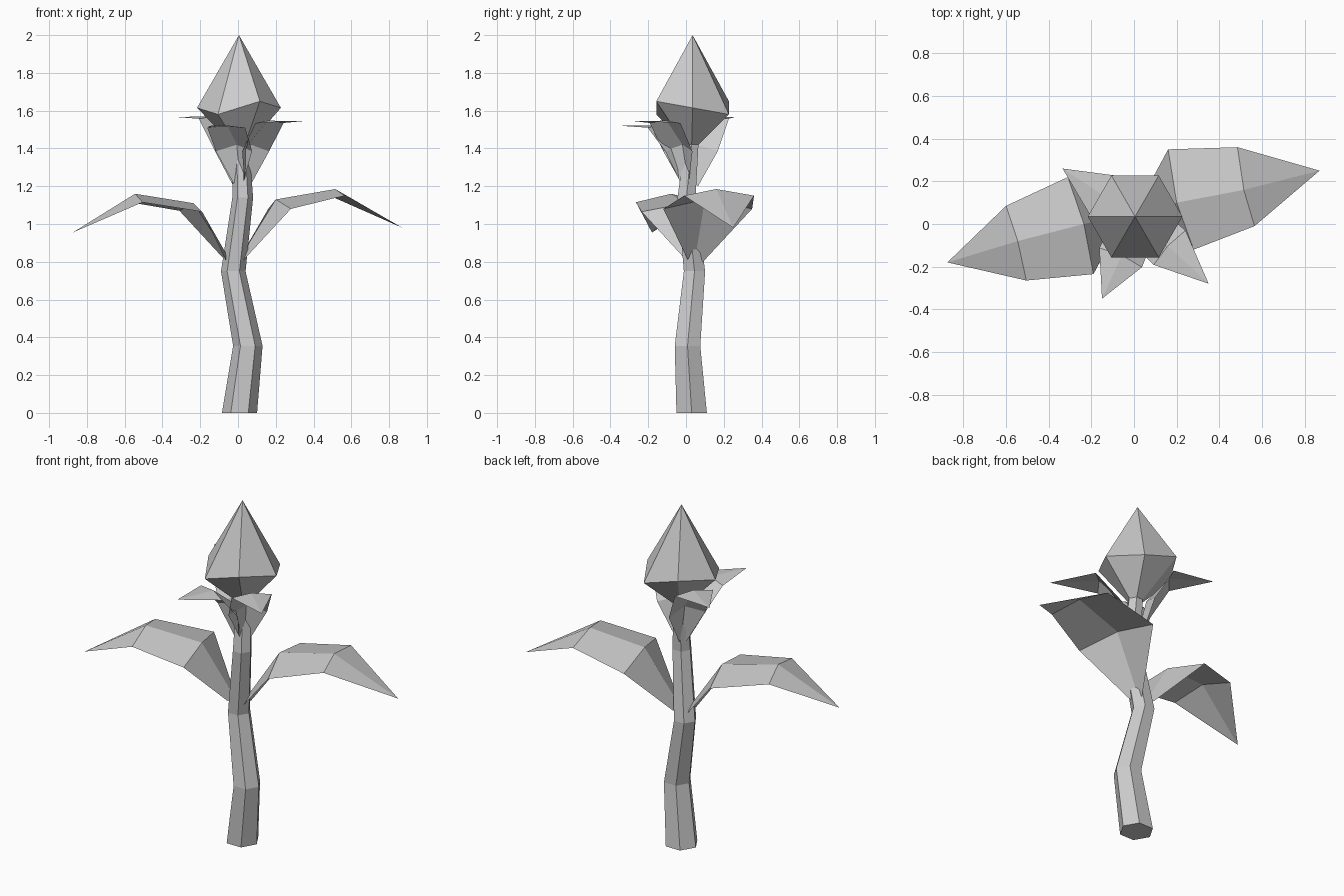
import bpy
import math
from mathutils import Vector

cube = bpy.data.objects.get("Cube")
if cube:
    bpy.data.objects.remove(cube, do_unlink=True)

grey = bpy.data.materials.new("pale_grey")
grey.use_nodes = True
colour = (0.6, 0.6, 0.6, 1)
grey.diffuse_color = colour
grey.node_tree.nodes["Principled BSDF"].inputs["Base Color"].default_value = colour


def add_object(name, verts, faces):
    mesh = bpy.data.meshes.new(name)
    mesh.from_pydata(verts, [], faces)
    mesh.materials.append(grey)
    obj = bpy.data.objects.new(name, mesh)
    bpy.context.collection.objects.link(obj)
    return obj


def hexagon(x, y, z, r, wave=0):
    """Six points around a centre; wave lifts opposite corners alternately."""
    angles = [math.tau * i / 6 for i in range(6)]
    return [Vector((x + r * math.cos(a), y + r * math.sin(a),
                    z - wave * math.sin(2 * a))) for a in angles]


def bridge(first, second):
    return [(first + i, first + (i + 1) % 6, second + (i + 1) % 6, second + i)
            for i in range(6)]


def blade(name, rows, tip):
    """Folded leaf: rows of (right edge, midrib, left edge), ending in a tip."""
    verts = [Vector(p) for row in rows for p in row] + [Vector(tip)]
    faces = []
    for r in range(len(rows) - 1):
        for c in range(2):
            a = r * 3 + c
            faces.append((a, a + 3, a + 4, a + 1))
    end = len(verts) - 1
    faces += [(end - 3, end, end - 2), (end - 2, end, end - 1)]
    return add_object(name, verts, faces)


# Crooked tapering stem
stations = [(0.008, 0.03, 0, 0.093), (0.052, 0.008, 0.355, 0.078),
            (-0.025, 0.045, 0.75, 0.065), (0.025, 0.003, 1.14, 0.055),
            (0.015, 0.03, 1.43, 0.042)]
verts, faces = [], [tuple(range(5, -1, -1))]
for i, station in enumerate(stations):
    verts += hexagon(*station)
    if i:
        faces += bridge(6 * i - 6, 6 * i)
add_object("stem", verts, faces)

# Faceted bud with an uneven widest ring
verts = hexagon(0.015, 0.03, 1.42, 0.042)
verts += hexagon(0.005, 0.035, 1.615, 0.222, 0.04)
verts.append(Vector((0.005, 0.035, 2)))
faces = [tuple(range(5, -1, -1))] + bridge(0, 6)
faces += [(6 + i, 6 + (i + 1) % 6, 12) for i in range(6)]
add_object("bud", verts, faces)

# Two large drooping leaves
blade("left_leaf", [
    [(0.03, 0.01, 0.81), (0.015, 0.05, 0.83), (0.02, 0.09, 0.8)],
    [(0.28, -0.12, 1.08), (0.2, 0.1, 1.13), (0.16, 0.35, 1.08)],
    [(0.565, -0.01, 1.15), (0.515, 0.16, 1.185), (0.485, 0.36, 1.15)],
], (0.87, 0.25, 0.98))
blade("right_leaf", [
    [(-0.07, 0.08, 0.81), (-0.055, 0.04, 0.83), (-0.065, 0, 0.81)],
    [(-0.31, 0.22, 1.07), (-0.235, 0, 1.11), (-0.19, -0.235, 1.065)],
    [(-0.6, 0.085, 1.12), (-0.545, -0.08, 1.16), (-0.505, -0.265, 1.115)],
], (-0.875, -0.18, 0.955))

# Three sepals curling out from under the bud
centre = Vector((0.02, 0.025, 0))
sepals = {"left_sepal": (0.35, -0.28, 1.545),
          "front_sepal": (-0.15, -0.35, 1.52),
          "back_sepal": (-0.335, 0.26, 1.567)}
for name, tip in sepals.items():
    tip = Vector(tip)
    out = tip - centre
    out.z = 0
    out.normalize()
    side = Vector((-out.y, out.x, 0))
    rows = []
    for reach, half, height, fold in [(0.04, 0.02, 1.2, 0.02),
                                      (0.1, 0.105, 1.385, 0.035),
                                      (0.2, 0.11, tip.z - 0.01, 0.012)]:
        mid = centre + out * reach + Vector((0, 0, height))
        rows.append([mid - side * half, mid + Vector((0, 0, fold)) - out * fold,
                     mid + side * half])
    blade(name, rows, tip)
